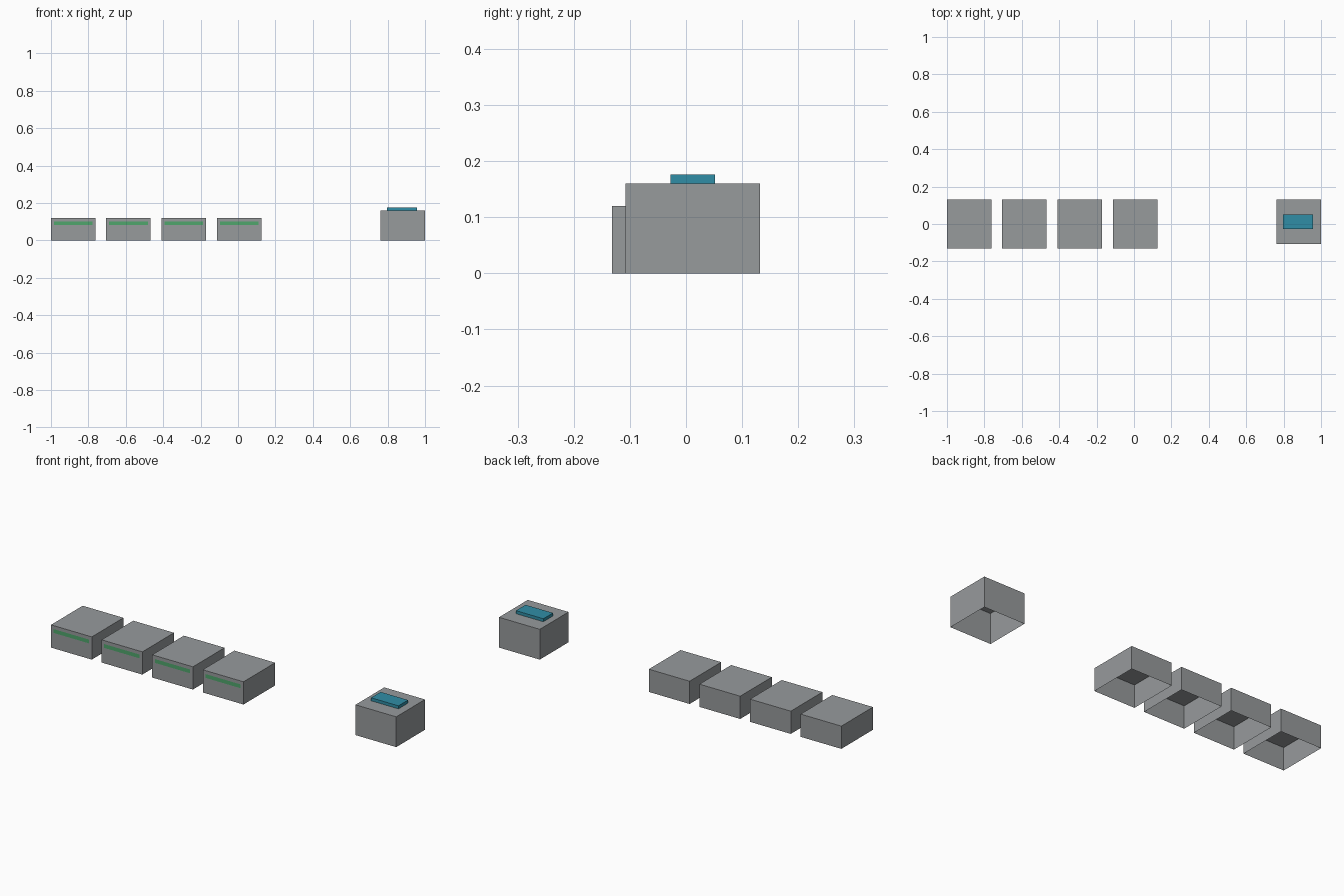
import bpy, bmesh

if "Cube" in bpy.data.objects:
    bpy.data.objects.remove(bpy.data.objects["Cube"])


def material(name, rgb):
    m = bpy.data.materials.new(name)
    m.diffuse_color = (*rgb, 1.0)
    m.use_nodes = True
    m.node_tree.nodes["Principled BSDF"].inputs["Base Color"].default_value = m.diffuse_color
    return m


GREY = material("grey", (0.31, 0.325, 0.335))
TEAL = material("teal", (0.03, 0.27, 0.38))
GREEN = material("green", (0.08, 0.38, 0.15))


def open_box(name, x, y, z, mat):
    """Box between the given (min, max) ranges, with no bottom face."""
    bm = bmesh.new()
    bmesh.ops.create_cube(bm, size=1)
    for v in bm.verts:
        v.co = [r[0] if c < 0 else r[1] for c, r in zip(v.co, (x, y, z))]
    bm.normal_update()
    bottom = [f for f in bm.faces if f.normal.z < -0.5]
    bmesh.ops.delete(bm, geom=bottom, context='FACES_ONLY')
    me = bpy.data.meshes.new(name)
    bm.to_mesh(me)
    bm.free()
    me.materials.append(mat)
    ob = bpy.data.objects.new(name, me)
    bpy.context.collection.objects.link(ob)
    return ob


def front_plate(name, x, y, z, mat):
    """Flat painted strip facing the front."""
    me = bpy.data.meshes.new(name)
    me.from_pydata([(x[0], y, z[0]), (x[1], y, z[0]), (x[1], y, z[1]), (x[0], y, z[1])],
                   [], [(0, 1, 2, 3)])
    me.materials.append(mat)
    ob = bpy.data.objects.new(name, me)
    bpy.context.collection.objects.link(ob)


# Row of four low housings, each with a green strip on the front
for i in range(4):
    x0 = -1.0 + 0.2955 * i
    x1 = x0 + 0.238
    open_box(f"housing_{i + 1}", (x0, x1), (-0.132, 0.132), (0, 0.12), GREY)
    front_plate(f"front_strip_{i + 1}", (x0 + 0.016, x1 - 0.016), -0.1328,
                (0.082, 0.102), GREEN)

# Taller separate housing with a teal pad on top
open_box("tall_housing", (0.762, 1.0), (-0.108, 0.132), (0, 0.16), GREY)
open_box("top_pad", (0.797, 0.957), (-0.028, 0.052), (0.16, 0.176), TEAL)
